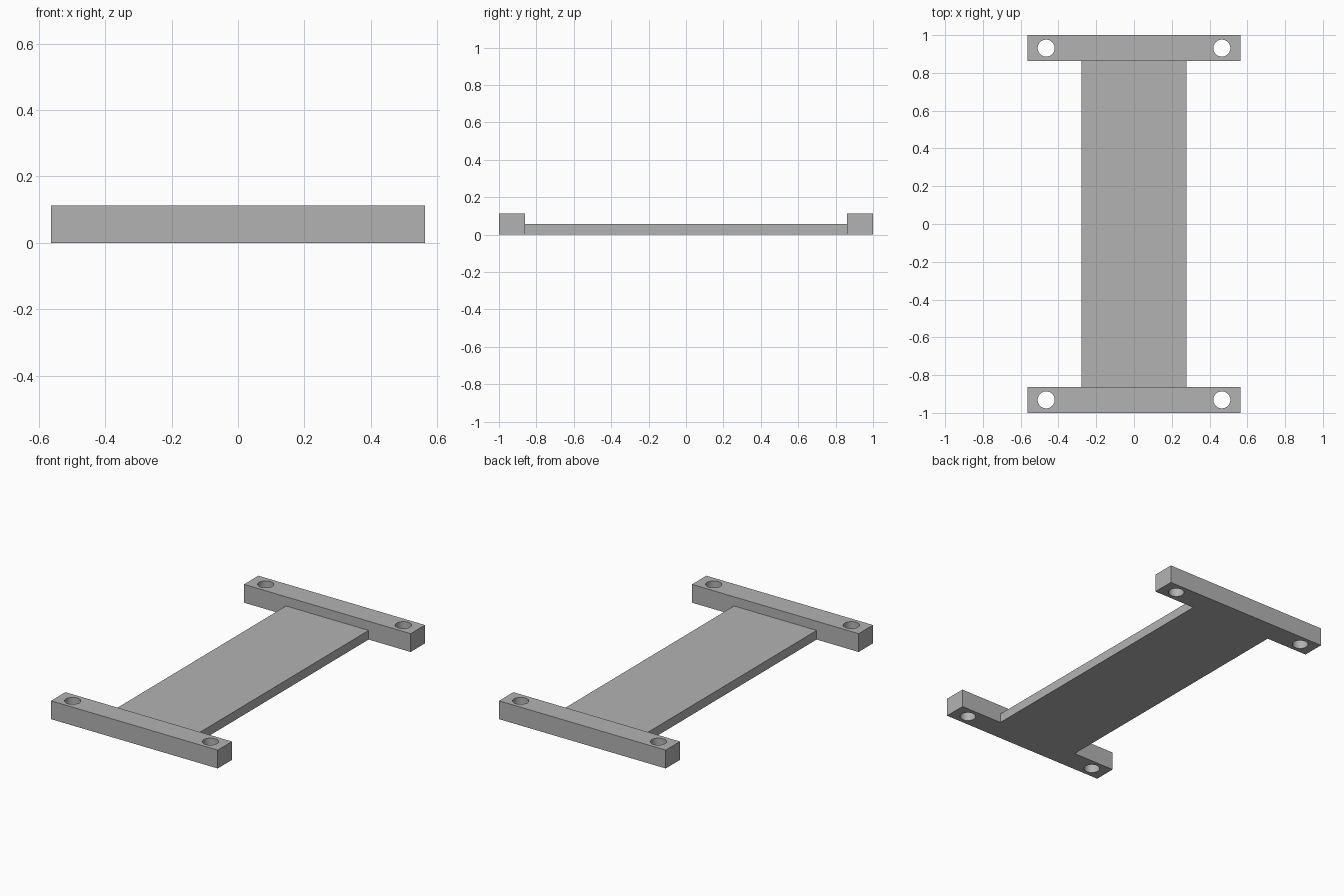
import bpy
import math

if "Cube" in bpy.data.objects:
    bpy.data.objects.remove(bpy.data.objects["Cube"], do_unlink=True)

HALF_WIDTH, HALF_LENGTH = 0.563, 1.0
BAR_DEPTH, BAR_HEIGHT = 0.138, 0.112
PLATE_HALF_WIDTH, PLATE_HEIGHT = 0.279, 0.056
HOLE_X, HOLE_RADIUS = 0.465, 0.045
BAR_Y = HALF_LENGTH - BAR_DEPTH / 2

grey = bpy.data.materials.new("plain grey")
grey.use_nodes = True
colour = (0.45, 0.45, 0.45, 1.0)
grey.diffuse_color = colour
grey.node_tree.nodes["Principled BSDF"].inputs["Base Color"].default_value = colour


def box(name, size, y=0.0):
    """Box resting on the ground."""
    bpy.ops.mesh.primitive_cube_add(size=1, location=(0, y, size[2] / 2))
    obj = bpy.context.object
    obj.name = obj.data.name = name
    obj.scale = size
    bpy.ops.object.transform_apply(location=False, rotation=False, scale=True)
    obj.data.materials.append(grey)
    return obj


def drill(obj, x, y):
    """Cut a round vertical hole right through a part."""
    bpy.ops.mesh.primitive_cylinder_add(vertices=48, radius=HOLE_RADIUS,
                                        depth=BAR_HEIGHT * 3, location=(x, y, BAR_HEIGHT / 2))
    cutter = bpy.context.object
    cutter.hide_render = True
    cutter.data.materials.append(grey)
    cut = obj.modifiers.new("screw_hole", 'BOOLEAN')
    cut.operation = 'DIFFERENCE'
    cut.solver = 'EXACT'
    cut.object = cutter
    bpy.ops.object.select_all(action='DESELECT')
    obj.select_set(True)
    bpy.context.view_layer.objects.active = obj
    bpy.ops.object.modifier_apply(modifier=cut.name)
    bpy.data.objects.remove(cutter, do_unlink=True)


# Thin plate between the two bars
box("centre_plate", (PLATE_HALF_WIDTH * 2, (HALF_LENGTH - BAR_DEPTH) * 2, PLATE_HEIGHT))

# Raised end bars, each with two screw holes
for name, side in (("front_bar", -1), ("back_bar", 1)):
    bar = box(name, (HALF_WIDTH * 2, BAR_DEPTH, BAR_HEIGHT), side * BAR_Y)
    for x in (-HOLE_X, HOLE_X):
        drill(bar, x, side * BAR_Y)
    bpy.ops.object.shade_smooth_by_angle(angle=math.radians(30))
